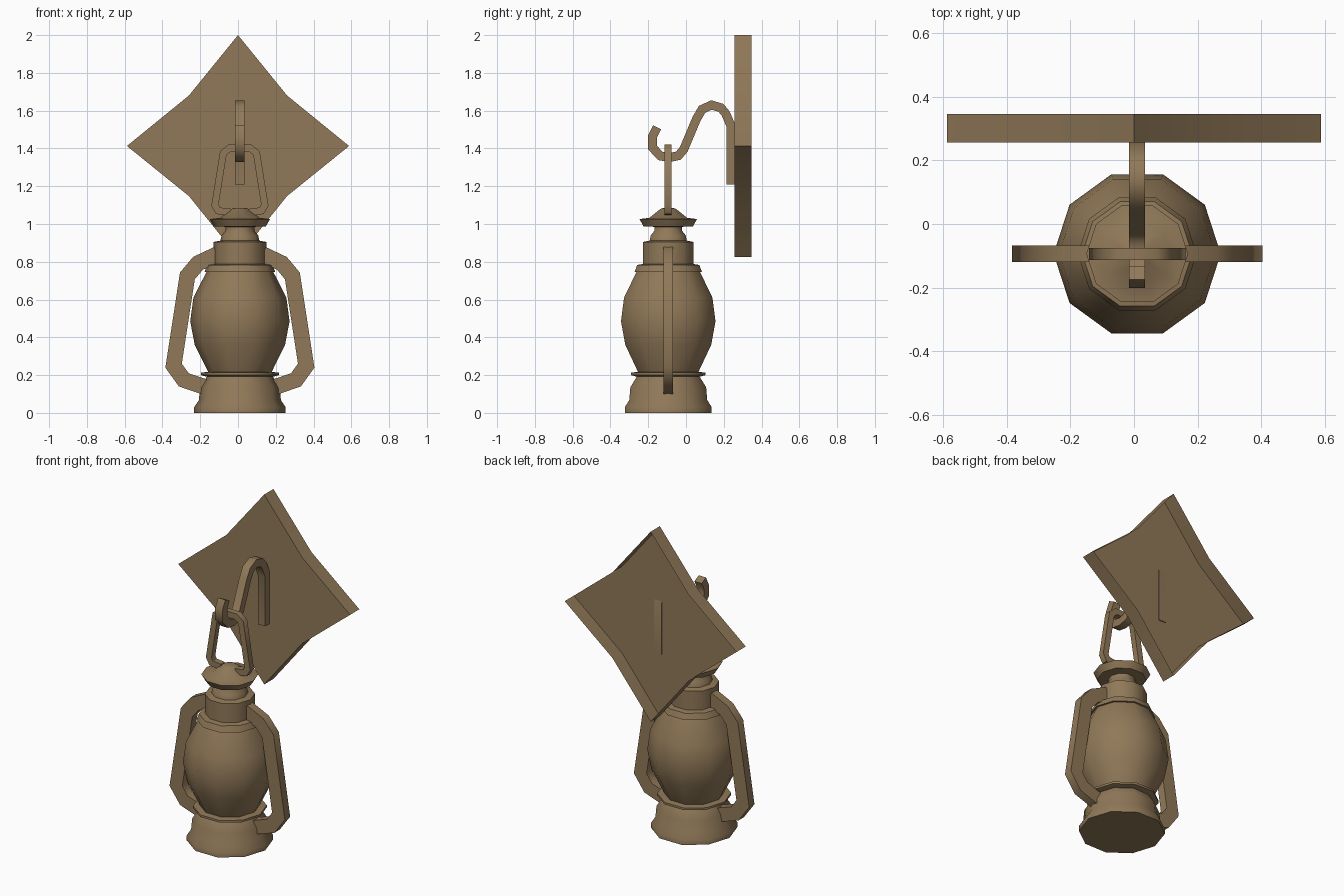
import bpy, bmesh, math
from mathutils import Vector

if "Cube" in bpy.data.objects:
    bpy.data.objects.remove(bpy.data.objects["Cube"])

CX, CY = 0.01, -0.094   # lantern axis
SIDES = 10

bronze = bpy.data.materials.new("bronze")
bronze.diffuse_color = (0.28, 0.19, 0.098, 1)
bronze.use_nodes = True
bronze.node_tree.nodes["Principled BSDF"].inputs["Base Color"].default_value = bronze.diffuse_color


def finish(name, bm, recalc=True):
    if recalc:
        bmesh.ops.recalc_face_normals(bm, faces=bm.faces)
    me = bpy.data.meshes.new(name)
    bm.to_mesh(me)
    bm.free()
    me.materials.append(bronze)
    ob = bpy.data.objects.new(name, me)
    bpy.context.collection.objects.link(ob)
    bpy.ops.object.select_all(action='DESELECT')
    ob.select_set(True)
    bpy.context.view_layer.objects.active = ob
    bpy.ops.object.shade_smooth_by_angle(angle=math.radians(50))
    return ob


def lathe(name, profile):
    """Ten-sided turned part from (radius, z) points, capped at both ends."""
    bm = bmesh.new()
    rings = []
    for r, z in profile:
        rings.append([bm.verts.new((CX + r * math.cos(2 * math.pi * i / SIDES),
                                    CY + r * math.sin(2 * math.pi * i / SIDES), z))
                      for i in range(SIDES)])
    for a, b in zip(rings, rings[1:]):
        for i in range(SIDES):
            j = (i + 1) % SIDES
            bm.faces.new((a[i], a[j], b[j], b[i]))
    bm.faces.new(rings[0][::-1])
    bm.faces.new(rings[-1])
    return finish(name, bm)


def ribbon(name, path, width, depth, place):
    """Rectangular bar swept along a flat path; place(u, v, w) gives 3D position."""
    pts = [Vector(p) for p in path]
    bm = bmesh.new()
    rings = []
    for i, p in enumerate(pts):
        d0 = (p - pts[i - 1]).normalized() if i else (pts[1] - p).normalized()
        d1 = (pts[i + 1] - p).normalized() if i < len(pts) - 1 else d0
        t = (d0 + d1).normalized()
        n = Vector((-t.y, t.x)) * (width / 2 / max(t.dot(d0), 0.5))
        rings.append([bm.verts.new(place(q.x, q.y, w)) for q, w in
                      ((p + n, -depth / 2), (p + n, depth / 2),
                       (p - n, depth / 2), (p - n, -depth / 2))])
    for a, b in zip(rings, rings[1:]):
        for i in range(4):
            j = (i + 1) % 4
            bm.faces.new((a[i], a[j], b[j], b[i]))
    bm.faces.new(rings[0][::-1])
    bm.faces.new(rings[-1])
    return finish(name, bm)


# Turned lantern body
lathe("base", [(0.242, 0), (0.242, 0.03), (0.217, 0.068), (0.211, 0.135), (0.173, 0.195)])
lathe("base_rim", [(0.17, 0.19), (0.207, 0.2), (0.207, 0.213), (0.16, 0.218)])
lathe("glass_globe", [(0.16, 0.2), (0.239, 0.36), (0.263, 0.485),
                      (0.246, 0.61), (0.17, 0.76)])
lathe("collar_ring", [(0.165, 0.743), (0.187, 0.747), (0.173, 0.783), (0.13, 0.79)])
lathe("collar", [(0.14, 0.78), (0.14, 0.905), (0.103, 0.912), (0.097, 0.94),
                 (0.076, 0.965), (0.078, 0.99)])
lathe("cap", [(0.07, 0.985), (0.137, 0.987), (0.16, 1.026), (0.105, 1.033),
              (0.04, 1.082), (0.02, 1.086)])

# Side tubes, mirrored about the lantern axis
tube = [(0.12, 0.84), (0.222, 0.792), (0.278, 0.725), (0.351, 0.25),
        (0.297, 0.175), (0.18, 0.135)]
for side, s in (("right", 1), ("left", -1)):
    ribbon(side + "_side_tube", tube, 0.083, 0.052,
           lambda u, v, w, s=s: (CX + s * u, CY + w, v))

# Hanging bail
half = [(0.055, 1.402), (0.088, 1.375), (0.132, 1.1), (0.115, 1.07), (0.05, 1.062)]
bail = [(-u, v) for u, v in half[::-1]] + half
ribbon("bail", bail, 0.037, 0.037, lambda u, v, w: (CX + u, CY + w, v))

# Wall hook: the straight leg sinks slightly through the plate
hook = [(0.238, 1.21), (0.238, 1.52), (0.21, 1.585), (0.185, 1.615), (0.135, 1.63),
        (0.085, 1.607), (0.055, 1.555), (-0.012, 1.395), (-0.04, 1.362), (-0.085, 1.352),
        (-0.135, 1.36), (-0.178, 1.405), (-0.178, 1.462), (-0.153, 1.512)]
ribbon("wall_hook", hook, 0.047, 0.05, lambda u, v, w: (CX + w, u, v))

# Four-pointed wall plate, open at the back
bm = bmesh.new()
star = [(0, 2.0), (0.26, 1.68), (0.588, 1.413), (0.26, 1.148),
        (0, 0.825), (-0.26, 1.148), (-0.588, 1.413), (-0.26, 1.68)]
front = [bm.verts.new((x, 0.256, z)) for x, z in star]
back = [bm.verts.new((x, 0.346, z)) for x, z in star]
bm.faces.new(front[::-1])
for i in range(8):
    j = (i + 1) % 8
    bm.faces.new((front[i], front[j], back[j], back[i]))
bm.normal_update()
for i, f in enumerate(bm.faces):
    c = f.calc_center_median()
    outward = Vector((c.x, 0, c.z - 1.413)) if i else Vector((0, -1, 0))
    if f.normal.dot(outward) < 0:
        f.normal_flip()
finish("wall_plate", bm, recalc=False)
